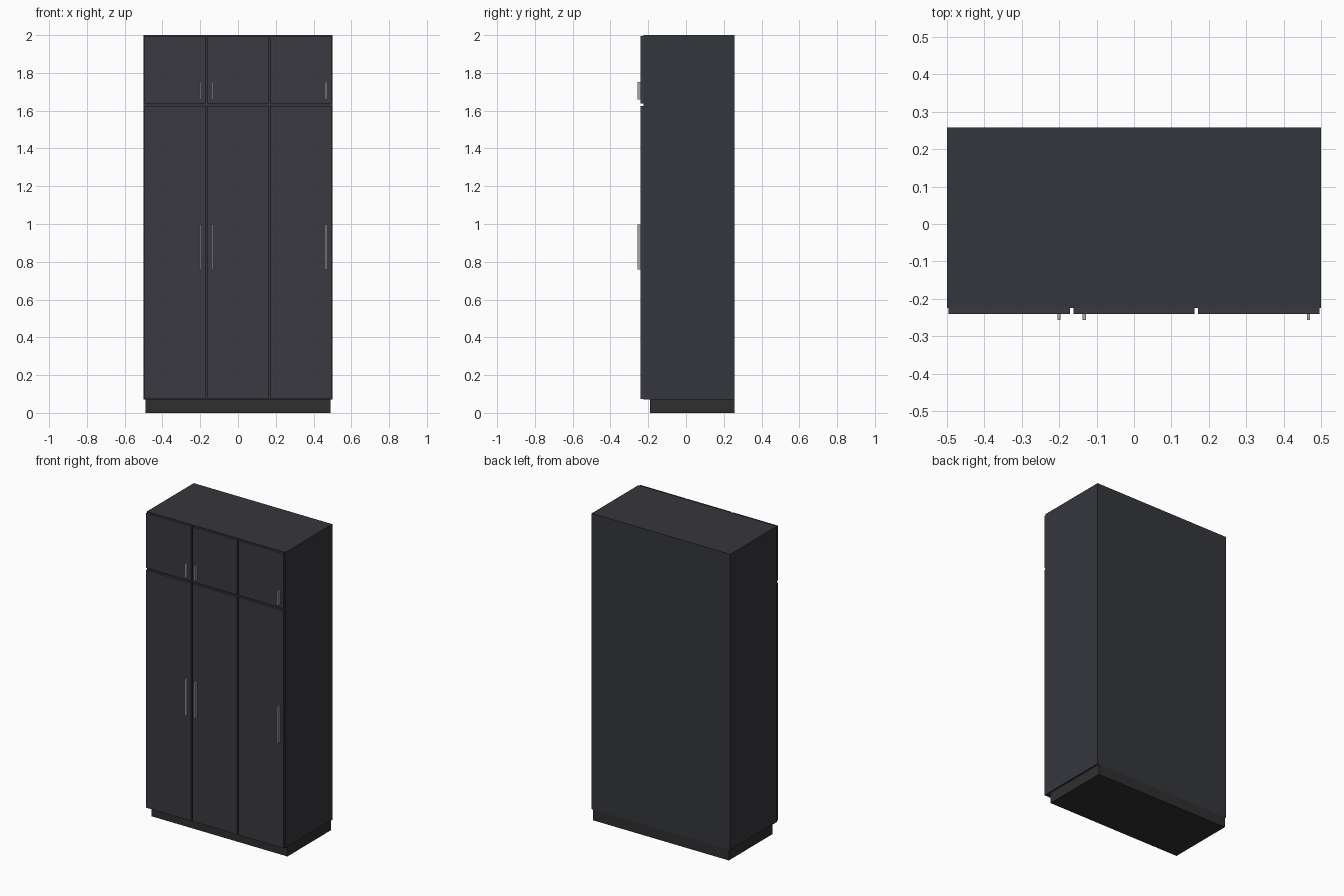
import bpy

if "Cube" in bpy.data.objects:
    bpy.data.objects.remove(bpy.data.objects["Cube"])


def material(name, rgb):
    m = bpy.data.materials.new(name)
    m.diffuse_color = (*rgb, 1.0)
    m.use_nodes = True
    m.node_tree.nodes["Principled BSDF"].inputs["Base Color"].default_value = m.diffuse_color
    return m


def box(name, x, y, z, mat):
    """Box spanning the given (min, max) ranges."""
    bpy.ops.mesh.primitive_cube_add(size=1)
    o = bpy.context.object
    o.name = name
    o.location = [(a + b) / 2 for a, b in (x, y, z)]
    o.scale = [b - a for a, b in (x, y, z)]
    bpy.ops.object.transform_apply(location=False, rotation=False, scale=True)
    o.data.materials.append(mat)
    return o


body_mat = material("dark_panel", (0.036, 0.037, 0.046))
door_mat = material("dark_door", (0.042, 0.042, 0.052))
base_mat = material("black_base", (0.028, 0.028, 0.028))
metal = material("grey_metal", (0.4, 0.4, 0.4))

BACK, FRONT, DOOR, GRIP = 0.258, -0.225, -0.24, -0.257

# Carcass and recessed plinth
box("cabinet_body", (-0.5, 0.5), (FRONT, BACK), (0.07, 2.0), body_mat)
box("plinth", (-0.49, 0.49), (-0.19, BACK), (0.0, 0.07), base_mat)

# Door rows: name, door z range, handle z range
rows = [("lower", (0.074, 1.624), (0.758, 0.998)),
        ("upper", (1.638, 1.996), (1.658, 1.752))]
# Columns: door centre, handle side
columns = [("left", -1 / 3, 1), ("middle", 0, -1), ("right", 1 / 3, 1)]

# Doors with slim bar handles
for row, door_z, grip_z in rows:
    for col, cx, side in columns:
        box(f"{row}_{col}_door", (cx - 0.162, cx + 0.162), (DOOR, FRONT), door_z, door_mat)
        hx = cx + side * 0.133
        box(f"{row}_{col}_handle", (hx - 0.0045, hx + 0.0045), (GRIP, DOOR), grip_z, metal)
